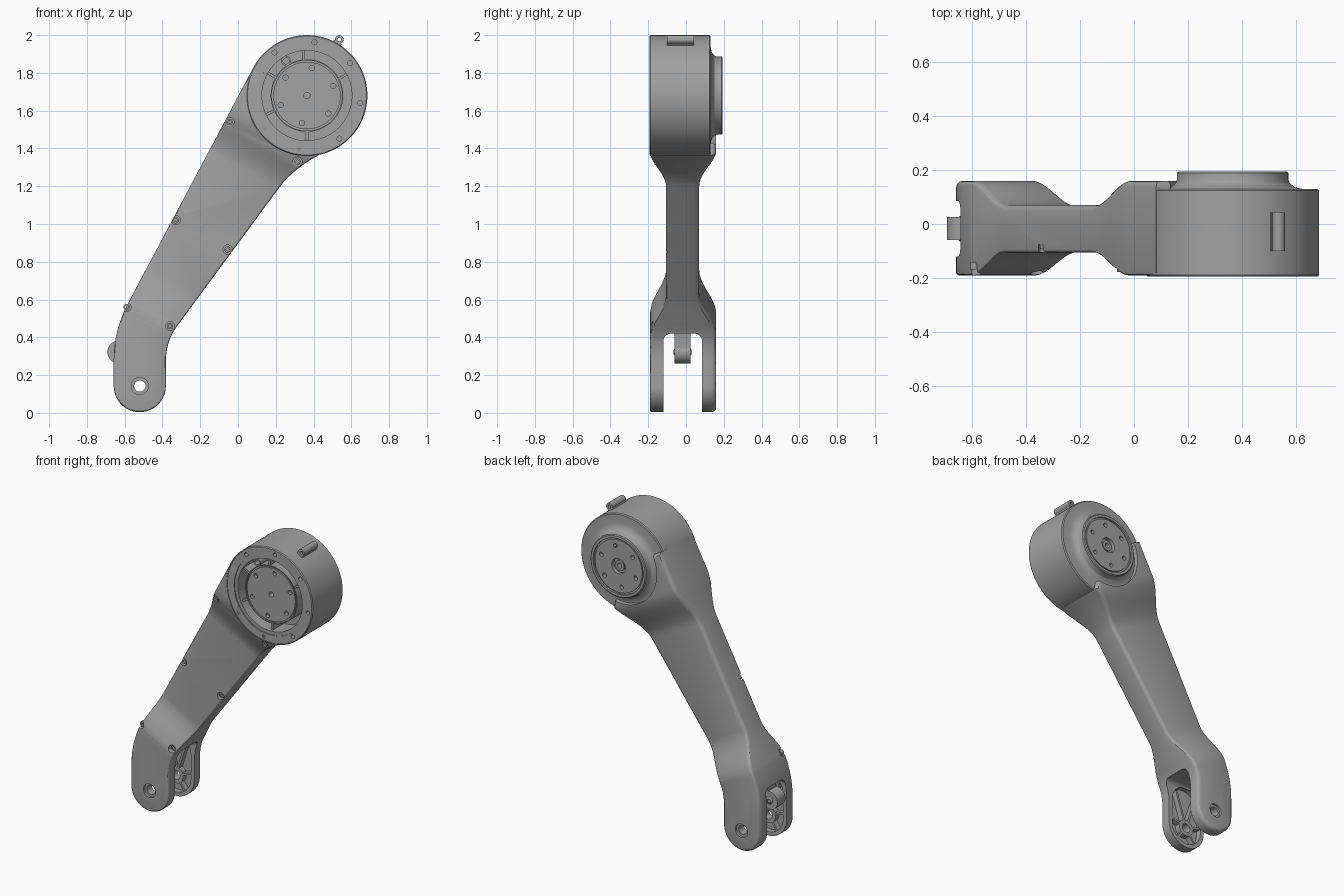
import bpy, bmesh, math
from mathutils import Vector, Matrix

if "Cube" in bpy.data.objects:
    bpy.data.objects.remove(bpy.data.objects["Cube"])

GREY = (0.36, 0.36, 0.36, 1)
mat = bpy.data.materials.new("satin grey")
mat.use_nodes = True
mat.diffuse_color = GREY
mat.node_tree.nodes["Principled BSDF"].inputs["Base Color"].default_value = GREY

DRUM = (0.365, 1.68)
PIVOT = (-0.52, 0.142)
FRONT, BACK = -0.19, 0.16


def finish(name, bm):
    bmesh.ops.recalc_face_normals(bm, faces=bm.faces)
    me = bpy.data.meshes.new(name)
    bm.to_mesh(me)
    bm.free()
    me.materials.append(mat)
    ob = bpy.data.objects.new(name, me)
    bpy.context.collection.objects.link(ob)
    return ob


def prism_bm(points, y0, y1):
    """Extrude an xz outline along y."""
    bm = bmesh.new()
    face = bm.faces.new([bm.verts.new((x, y0, z)) for x, z in points])
    ext = bmesh.ops.extrude_face_region(bm, geom=[face], use_keep_orig=True)
    verts = [g for g in ext["geom"] if isinstance(g, bmesh.types.BMVert)]
    bmesh.ops.translate(bm, verts=verts, vec=(0, y1 - y0, 0))
    bmesh.ops.recalc_face_normals(bm, faces=bm.faces)
    return bm


def prism(name, points, y0, y1):
    return finish(name, prism_bm(points, y0, y1))


def arc(c, r, a0, a1, n):
    angles = [math.radians(a0 + (a1 - a0) * i / n) for i in range(n + 1)]
    return [(c[0] + r * math.cos(a), c[1] + r * math.sin(a)) for a in angles]


def bend(p0, p1, p2, n=8):
    p0, p1, p2 = Vector(p0), Vector(p1), Vector(p2)
    ts = [i / n for i in range(n + 1)]
    return [tuple(p0 * (1 - t) ** 2 + p1 * 2 * t * (1 - t) + p2 * t * t) for t in ts]


def disc(name, c, r, y0, y1, n=24):
    return prism(name, arc(c, r, 0, 360 - 360 / n, n - 1), y0, y1)


def bar(name, p, q, width, y0, y1):
    p, q = Vector(p), Vector(q)
    side = (q - p).normalized().orthogonal() * width / 2
    return prism(name, [p + side, q + side, q - side, p - side], y0, y1)


def lathe(name, profile, c, steps=96, closed=False):
    """Spin a (radius, y) profile around a y axis through c."""
    bm = bmesh.new()
    vs = [bm.verts.new((c[0] + r, y, c[1])) for r, y in profile]
    pairs = list(zip(vs, vs[1:])) + ([(vs[-1], vs[0])] if closed else [])
    edges = [bm.edges.new(p) for p in pairs]
    bmesh.ops.spin(bm, geom=vs + edges, cent=(c[0], 0, c[1]), axis=(0, 1, 0),
                   angle=math.tau, steps=steps, use_merge=True)
    bmesh.ops.remove_doubles(bm, verts=bm.verts, dist=1e-5)
    return finish(name, bm)


def cut(ob, cutters):
    for c in cutters:
        m = ob.modifiers.new("cut", "BOOLEAN")
        m.operation, m.solver, m.object = "DIFFERENCE", "EXACT", c
        bpy.context.view_layer.objects.active = ob
        bpy.ops.object.modifier_apply(modifier=m.name)
        bpy.data.objects.remove(c)


def polar(c, r, deg):
    a = math.radians(deg)
    return (c[0] + r * math.cos(a), c[1] + r * math.sin(a))


# Arm: rounded outline, then pinched in y along its own length
outline = arc(PIVOT, 0.138, 180, 360, 28)
outline += bend((-0.382, 0.27), (-0.382, 0.378), (-0.323, 0.458))
outline += bend((0.22, 1.195), (0.29, 1.29), (0.43, 1.366))
outline += [DRUM, (0.082, 1.83)]
outline += bend((-0.58, 0.585), (-0.658, 0.439), (-0.658, 0.28))
bm = prism_bm(outline, FRONT, BACK)
for y, width in ((FRONT, 0.01), (BACK, 0.024)):
    rim = [e for e in bm.edges if all(abs(v.co.y - y) < 1e-4 for v in e.verts)]
    bmesh.ops.bevel(bm, geom=rim, offset=width, segments=3, profile=0.5, affect="EDGES")

axis = Vector((0.47, 0, 0.883))
LOW, HIGH = (0.19, 0.45), (1.15, 1.42)
STEPS = 12
for a, b in (LOW, HIGH):
    for i in range(STEPS + 1):
        bmesh.ops.bisect_plane(bm, geom=bm.verts[:] + bm.edges[:] + bm.faces[:],
                               plane_co=axis * (a + (b - a) * i / STEPS), plane_no=axis)


def ease(s, span):
    t = min(1, max(0, (s - span[0]) / (span[1] - span[0])))
    return t * t * (3 - 2 * t)


for v in bm.verts:
    pinch = ease(v.co.dot(axis), LOW) - ease(v.co.dot(axis), HIGH)
    v.co.y += pinch * (0.085 if v.co.y < 0 else -0.09)
arm = finish("arm", bm)

# Fork slot with rounded top corners, built in yz and turned
slot_yz = [(-0.12, -0.1), (0.085, -0.1)]
slot_yz += arc((0.045, 0.38), 0.04, 0, 90, 6) + arc((-0.08, 0.38), 0.04, 90, 180, 6)
slot = prism("slot_cutter", slot_yz, 0.2, 0.9)
slot.data.transform(Matrix.Rotation(math.pi / 2, 4, "Z"))
cutters = [disc("drum_cutter", DRUM, 0.26, -0.3, 0.3, 96), slot]

# Pockets inside the fork, pivot bores, screw holes and cable slot
capsule = arc(PIVOT, 0.112, 180, 360, 20) + arc((PIVOT[0], 0.31), 0.112, 0, 180, 10)
cutters += [prism("pocket_cutter", capsule, *y) for y in ((-0.158, -0.11), (0.075, 0.123))]
cutters += [disc("bore_cutter", PIVOT, 0.03, -0.4, 0.4, 32)]
cutters += [disc("counterbore_cutter", PIVOT, 0.045, *y, 32) for y in ((-0.3, -0.175), (0.145, 0.3))]
screws = [((-0.045, 1.54), -0.19), ((0.315, 1.33), -0.18), ((-0.33, 1.02), -0.105),
          ((-0.055, 0.865), -0.105), ((-0.59, 0.56), -0.18), ((-0.36, 0.46), -0.175)]
cutters += [disc("screw_cutter", p, 0.024, y - 0.06, y + 0.03) for p, y in screws]
cable = arc(DRUM, 0.37, 227, 253, 10) + arc(DRUM, 0.335, 253, 227, 10)
cutters += [prism("cable_cutter", cable, -0.3, -0.165)]
cut(arm, cutters)

for p, y in screws:
    lathe("arm_screw", [(0.008, y + 0.04), (0.008, y + 0.012), (0.017, y + 0.012),
                        (0.017, y + 0.04)], p, 16, True)

# Hub and ribs in each fork pocket
for y0, y1 in ((-0.165, -0.122), (0.087, 0.13)):
    lathe("pivot_hub", [(0.03, y0), (0.055, y0), (0.055, y1), (0.03, y1)], PIVOT, 32, True)
    for deg in (-126, -54, 18, 72, 108, 162):
        far = 0.25 if deg in (72, 108) else 0.12
        bar("fork_rib", polar(PIVOT, 0.05, deg), polar(PIVOT, far, deg), 0.014, y0, y1)

# Cable roller hanging in the fork
ROLLER = (-0.632, 0.322)
lathe("roller", [(0.025, -0.06), (0.06, -0.06), (0.06, 0.025), (0.025, 0.025)], ROLLER, 32, True)
lathe("roller_pin", [(0.012, -0.065), (0.03, -0.05), (0.03, 0.015), (0.012, 0.03)], ROLLER, 24, True)
bar("roller_bracket", (-0.6, 0.34), (-0.59, 0.45), 0.05, -0.06, 0.025)

# Motor drum: front hub, channel, ring, wall, flared neck and output flange
drum = lathe("drum", [
    (0, -0.172), (0.178, -0.172), (0.178, -0.162), (0.186, -0.162), (0.186, -0.172),
    (0.192, -0.172), (0.192, -0.05), (0.238, -0.05), (0.238, -0.184), (0.262, -0.184),
    (0.262, -0.19), (0.31, -0.19), (0.31, -0.194), (0.315, -0.194), (0.32, -0.188),
    (0.32, 0.124), (0.314, 0.13), (0.258, 0.13), (0.23, 0.136), (0.212, 0.15),
    (0.206, 0.165), (0.206, 0.189), (0.2, 0.194), (0.184, 0.194), (0.184, 0.182),
    (0.174, 0.182), (0.174, 0.19), (0.05, 0.19), (0.05, 0.165), (0.034, 0.165),
    (0.034, 0.18), (0.016, 0.18), (0.016, 0.1), (0, 0.1)], DRUM)
holes = [disc("hole_cutter", polar(DRUM, 0.285, -8 + 45 * i), 0.013, -0.3, -0.16, 16) for i in range(8)]
for i in range(6):
    p = polar(DRUM, 0.148, 20 + 60 * i)
    holes += [disc("hole_cutter", p, 0.014, -0.3, -0.15, 16),
              disc("hole_cutter", polar(DRUM, 0.135, 20 + 60 * i), 0.014, 0.165, 0.3, 16)]
holes += [disc("hole_cutter", DRUM, 0.017, -0.3, -0.12, 20)]
cut(drum, holes)

# Ribs and wire boss in the drum channel
for deg in (28, -90, -155, 150, 95):
    bar("channel_rib", polar(DRUM, 0.188, deg), polar(DRUM, 0.243, deg), 0.014, -0.165, -0.04)
lathe("wire_boss", [(0.016, -0.165), (0.026, -0.165), (0.026, -0.04), (0.016, -0.04)],
      polar(DRUM, 0.214, 121), 20, True)

# Cable eyelet on the drum wall
EYE = polar(DRUM, 0.342, 60)
lathe("eyelet", [(0.01, -0.1), (0.023, -0.1), (0.023, 0.043), (0.01, 0.043)], EYE, 20, True)
bar("eyelet_foot", polar(DRUM, 0.31, 60), polar(DRUM, 0.328, 60), 0.046, -0.1, 0.043)

# Smooth shading with crisp edges
bpy.ops.object.select_all(action="DESELECT")
for ob in bpy.context.scene.objects:
    if ob.type == "MESH":
        ob.select_set(True)
bpy.context.view_layer.objects.active = arm
bpy.ops.object.shade_smooth_by_angle(angle=math.radians(30))
